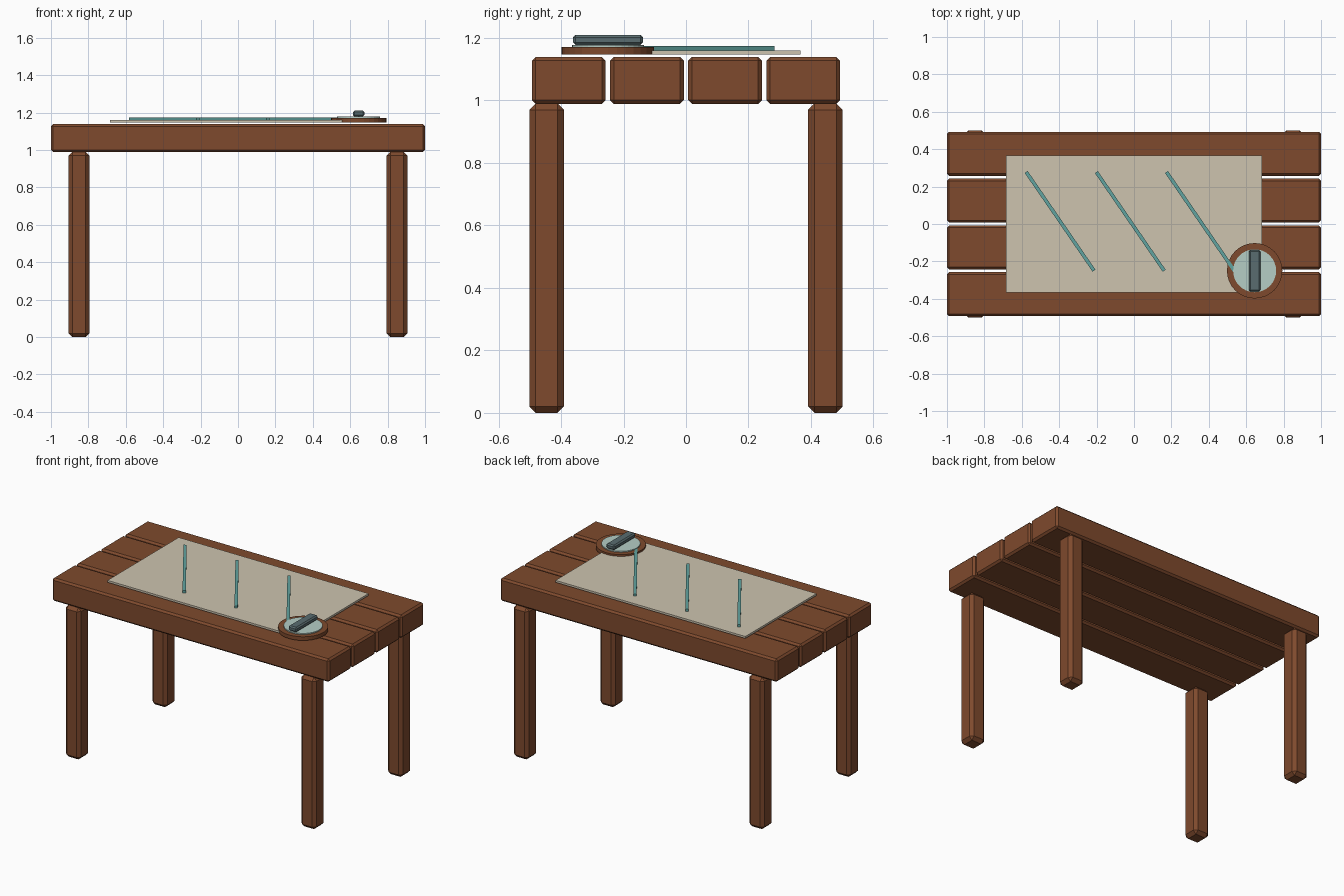
import bpy
import math

cube = bpy.data.objects.get("Cube")
if cube:
    bpy.data.objects.remove(cube, do_unlink=True)


def material(name, rgb):
    mat = bpy.data.materials.new(name)
    mat.use_nodes = True
    color = (*rgb, 1)
    mat.diffuse_color = color
    mat.node_tree.nodes["Principled BSDF"].inputs["Base Color"].default_value = color
    return mat


wood = material("warm brown wood", (0.21, 0.068, 0.026))
paper = material("parchment beige", (0.61, 0.55, 0.43))
teal = material("teal ink", (0.12, 0.37, 0.35))
glass = material("pale aqua", (0.46, 0.61, 0.56))
steel = material("slate grey", (0.10, 0.15, 0.16))


def finish(name, mat, bevel):
    obj = bpy.context.object
    obj.name = name
    obj.data.materials.append(mat)
    if bevel:
        mod = obj.modifiers.new("Chamfer", "BEVEL")
        mod.width = bevel
        mod.segments = 1
    return obj


def box(name, center, size, mat, bevel=0, turn=0):
    bpy.ops.mesh.primitive_cube_add(size=1, location=center, rotation=(0, 0, turn))
    bpy.context.object.scale = size
    bpy.ops.object.transform_apply(location=False, rotation=False, scale=True)
    return finish(name, mat, bevel)


def disc(name, center, radius, height, mat):
    bpy.ops.mesh.primitive_cylinder_add(vertices=32, radius=radius, depth=height,
                                        location=center)
    return finish(name, mat, 0)


# Table top planks
for i in range(4):
    box(f"plank_{i + 1}", (0, (i - 1.5) * 0.25, 1.064), (2, 0.236, 0.15), wood, 0.012)

# Chamfered legs
for x, side in ((0.85, "left"), (-0.85, "right")):
    for y, end in ((-0.446, "front"), (0.446, "back")):
        box(f"{end}_{side}_leg", (x, y, 0.495), (0.11, 0.11, 0.99), wood, 0.02)

# Sheet with three slanted strokes
box("paper_sheet", (0, 0, 1.153), (1.37, 0.734, 0.013), paper)
for i in range(3):
    box(f"ink_stroke_{i + 1}", (-0.395 + i * 0.375, 0.014, 1.167), (0.64, 0.019, 0.015),
        teal, 0, math.radians(-55.5))

# Round compass with dial and needle
cx, cy = 0.645, -0.25
disc("compass_case", (cx, cy, 1.159), 0.148, 0.024, wood)
disc("compass_dial", (cx, cy, 1.174), 0.115, 0.008, glass)
box("compass_needle", (cx, cy, 1.194), (0.06, 0.224, 0.032), steel, 0.008)
